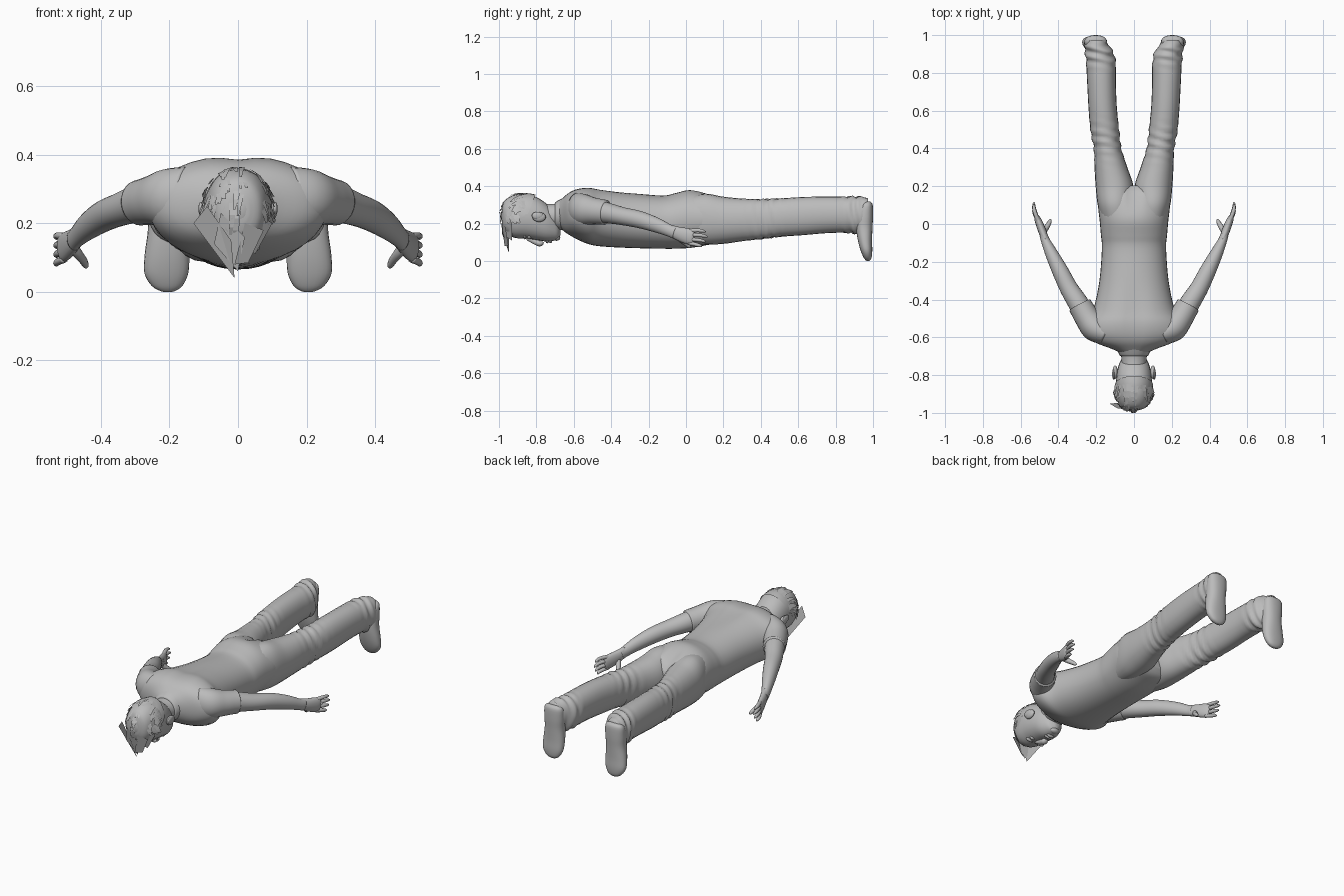
import bpy, bmesh, math, random
from mathutils import Vector as V

random.seed(4)
grey = bpy.data.materials.new("plain_grey")
grey.diffuse_color = (0.5, 0.5, 0.5, 1)


def finish(name, bm, smooth=True, recalc=True):
    if recalc:
        bmesh.ops.recalc_face_normals(bm, faces=bm.faces)
    for f in bm.faces:
        f.smooth = smooth
    me = bpy.data.meshes.new(name)
    bm.to_mesh(me)
    bm.free()
    me.materials.append(grey)
    ob = bpy.data.objects.new(name, me)
    bpy.context.collection.objects.link(ob)
    return ob


def spline(st, steps):
    """Catmull-Rom interpolation of station tuples."""
    out = []
    for i in range(len(st) - 1):
        a, b, c, d = (st[max(i - 1, 0)], st[i], st[i + 1], st[min(i + 2, len(st) - 1)])
        for k in range(steps):
            t = k / steps
            out.append([0.5 * (2 * q + (r - p) * t + (2 * p - 5 * q + 4 * r - s) * t * t
                               + (3 * q - p - 3 * r + s) * t ** 3)
                        for p, q, r, s in zip(a, b, c, d)])
    return out + [list(st[-1])]


def loft(name, stations, up=(0, 0, 1), axis=None, n=24, steps=4, power=2.0, warp=None):
    """Skin through stations (x, y, z, half width, half height)."""
    st = spline(stations, steps)
    bm, rings = bmesh.new(), []
    for i, (x, y, z, w, h) in enumerate(st):
        t = V(axis) if axis else (V(st[min(i + 1, len(st) - 1)][:3]) - V(st[max(i - 1, 0)][:3])).normalized()
        side = t.cross(V(up)).normalized()
        top = side.cross(t)
        ring = []
        for k in range(n):
            c, s = math.cos(2 * math.pi * k / n), math.sin(2 * math.pi * k / n)
            c = math.copysign(abs(c) ** (2 / power), c)
            s = math.copysign(abs(s) ** (2 / power), s)
            p = V((x, y, z)) + side * max(w, .002) * c + top * max(h, .002) * s
            ring.append(bm.verts.new(warp(p) if warp else p))
        rings.append(ring)
    for a, b in zip(rings, rings[1:]):
        for k in range(n):
            bm.faces.new((a[k], a[(k + 1) % n], b[(k + 1) % n], b[k]))
    bm.faces.new(rings[0])
    bm.faces.new(rings[-1])
    return finish(name, bm)


def span(rows):
    """Stations along y from (y, half width, low z, high z)."""
    return [(0, y, (a + b) / 2, w, (b - a) / 2) for y, w, a, b in rows]


def ball(name, loc, scale):
    bm = bmesh.new()
    bmesh.ops.create_uvsphere(bm, u_segments=14, v_segments=10, radius=1)
    for v in bm.verts:
        v.co = V((v.co.x * scale[0] + loc[0], v.co.y * scale[1] + loc[1], v.co.z * scale[2] + loc[2]))
    return finish(name, bm)


def spine(p):
    # shallow groove between the shoulder blades, and cleft of the seat
    if p.z > .25:
        p.z -= .014 * math.exp(-(p.x / .05) ** 2 - ((p.y + .48) / .15) ** 2)
        p.z -= .03 * math.exp(-(p.x / .025) ** 2 - ((p.y - .17) / .08) ** 2)
    return p


def folds(p):
    # cloth creases behind the knee and above the shoe
    k = math.exp(-((p.y - .44) / .08) ** 2) + 1.2 * math.exp(-((p.y - .89) / .05) ** 2)
    p.z += .005 * k * math.sin(p.y * 130 + p.x * 30)
    p.x += .004 * k * math.sin(p.y * 110 + p.z * 25)
    return p


# Torso and hips
loft("torso", span([(-.685, .065, .19, .315), (-.66, .12, .165, .34), (-.625, .21, .14, .37), (-.58, .255, .115, .39),
                    (-.52, .255, .09, .398), (-.45, .215, .078, .388), (-.3, .183, .07, .366), (-.13, .17, .066, .35),
                    (-.06, .175, .066, .362), (.02, .182, .07, .38), (.1, .19, .083, .366), (.17, .18, .1, .34),
                    (.205, .12, .14, .3)]), axis=(0, 1, 0), n=36, power=2.15, warp=spine)
# Neck and collar
loft("neck", span([(-.8, .065, .17, .31), (-.72, .066, .175, .305), (-.66, .075, .175, .315), (-.6, .09, .17, .33)]),
     axis=(0, 1, 0))
loft("collar", span([(-.70, .068, .176, .31), (-.695, .076, .17, .317), (-.675, .086, .165, .328), (-.65, .1, .165, .34)]),
     axis=(0, 1, 0))

# Head and face
loft("head", span([(-.985, .03, .2, .28), (-.968, .066, .155, .325), (-.92, .088, .125, .353), (-.86, .095, .12, .358),
                   (-.8, .092, .112, .342), (-.75, .082, .105, .31), (-.71, .064, .108, .27), (-.685, .045, .116, .23),
                   (-.67, .015, .14, .19)]), axis=(0, 1, 0), power=2.2)
loft("nose", [(0, -.85, .122, .01, .01), (0, -.81, .105, .013, .015), (0, -.78, .094, .019, .016),
              (0, -.768, .105, .014, .01)], n=12)
ball("upper_lip", (0, -.742, .107), (.03, .009, .012))
ball("lower_lip", (0, -.725, .107), (.026, .009, .012))
ball("chin", (0, -.692, .125), (.03, .02, .017))

# Limbs, mirrored left and right
for s, tag in ((1, "right"), (-1, "left")):
    def m(rows):
        return [(s * r[0],) + tuple(r[1:]) for r in rows]

    ball(tag + "_ear", (s * .1, -.785, .235), (.014, .036, .026))
    ball(tag + "_ear_rim", (s * .108, -.795, .243), (.008, .03, .02))
    ball(tag + "_eye", (s * .036, -.838, .132), (.018, .012, .014))
    ball(tag + "_brow", (s * .038, -.862, .128), (.026, .008, .012))
    # Trouser leg
    loft(tag + "_trouser_leg", m([(.09, 0, .22, .075, .12), (.098, .1, .224, .094, .136), (.103, .2, .218, .1, .126),
                                  (.122, .3, .22, .087, .114), (.14, .4, .224, .073, .106), (.155, .5, .232, .076, .102),
                                  (.166, .62, .24, .075, .102), (.172, .75, .247, .076, .098), (.175, .85, .248, .078, .096),
                                  (.185, .915, .246, .074, .098), (.198, .945, .253, .064, .09), (.2, .972, .265, .052, .07)]),
         axis=(0, 1, 0), steps=7, power=2.15, warp=folds)
    # Shoe with the toe pointing down
    loft(tag + "_shoe", m([(.203, .972, .318, .035, .014), (.203, .966, .3, .057, .032), (.203, .957, .24, .061, .043),
                           (.204, .953, .18, .059, .044), (.207, .957, .11, .065, .038), (.209, .965, .055, .064, .031),
                           (.207, .971, .018, .045, .021), (.205, .973, .002, .02, .01), (.205, .973, 0, .004, .003)]),
         up=(0, 1, 0), axis=(0, 0, -1), power=2.3)
    # Arm and short sleeve
    loft(tag + "_arm", m([(.19, -.58, .28, .05, .06), (.25, -.5, .27, .055, .06), (.295, -.42, .257, .054, .055),
                          (.345, -.34, .24, .048, .048), (.39, -.25, .222, .043, .046), (.435, -.16, .193, .034, .04),
                          (.468, -.09, .163, .024, .032), (.478, -.06, .152, .022, .033)]))
    loft(tag + "_sleeve", m([(.15, -.58, .275, .06, .09), (.205, -.55, .274, .073, .085), (.245, -.5, .268, .067, .073),
                             (.272, -.455, .263, .064, .068), (.286, -.43, .26, .063, .067)]))
    # Hand
    loft(tag + "_palm", m([(.465, -.09, .165, .018, .03), (.483, -.045, .148, .021, .036), (.5, 0, .135, .02, .042),
                           (.513, .032, .127, .016, .041), (.518, .042, .125, .008, .03)]), n=16)
    for i, (dz, ln) in enumerate(((.033, .075), (.011, .085), (-.011, .075), (-.032, .055))):
        z = .128 + dz
        loft(f"{tag}_finger_{i + 1}", m([(.506, .015, z, .011, .011), (.523, .03 + ln * .35, z - .002 + dz * .15, .011, .0105),
                                        (.53, .03 + ln * .75, z - .006 + dz * .2, .009, .009),
                                        (.529, .03 + ln, z - .012 + dz * .2, .004, .004)]), n=10, steps=3)
    loft(tag + "_thumb", m([(.485, -.045, .135, .016, .02), (.468, -.025, .112, .015, .015), (.452, 0, .092, .012, .012),
                            (.444, .018, .077, .009, .009), (.442, .026, .071, .003, .003)]), n=10)


# Hair: cap over the skull, then loose flat locks
def scalp(u, a, lift=0):
    u, a = math.radians(u), math.radians(a)
    return V(((.1 + lift) * math.sin(u), max(-1, -.85 - (.14 + lift) * math.cos(u) * math.cos(a)),
              .24 + (.122 + lift) * math.cos(u) * math.sin(a)))


bm = bmesh.new()
grid = [[bm.verts.new(scalp(u, a)) for a in range(-35, 121, 12)] for u in range(-84, 85, 12)]
for p, q in zip(grid, grid[1:]):
    for k in range(len(p) - 1):
        bm.faces.new((p[k], q[k], q[k + 1], p[k + 1]))
finish("hair_cap", bm, recalc=False)

bm = bmesh.new()
for i in range(60):
    u, a = random.uniform(-72, 72), random.uniform(-5, 100)
    w, ln, drift = random.uniform(5, 9), random.uniform(30, 50), random.uniform(-10, 10)
    rows = []
    for k in range(4):
        t = k / 3
        half, lift = w * (1 - .75 * t), .003 + .013 * t
        rows.append([bm.verts.new(scalp(u + drift * t + e * half, a - ln * t, lift)) for e in (-1, 1)])
    for p, q in zip(rows, rows[1:]):
        bm.faces.new((p[0], p[1], q[1], q[0]))
finish("hair_locks", bm, smooth=False, recalc=False)

# Fringe hanging from the forehead
bm = bmesh.new()
for quad in (((-.09, -.975, .25), (-.13, -.95, .2), (-.01, -.945, .04), (-.02, -.985, .15)),
             ((-.05, -.985, .23), (-.07, -.965, .14), (0, -.95, .06), (.02, -.985, .16)),
             ((.02, -.985, .2), (-.01, -.97, .08), (.03, -.95, .085), (.075, -.965, .18)),
             ((.05, -.97, .23), (.03, -.96, .13), (.05, -.93, .11), (.1, -.93, .2))):
    bm.faces.new([bm.verts.new(p) for p in quad])
finish("hair_fringe", bm, smooth=False)
